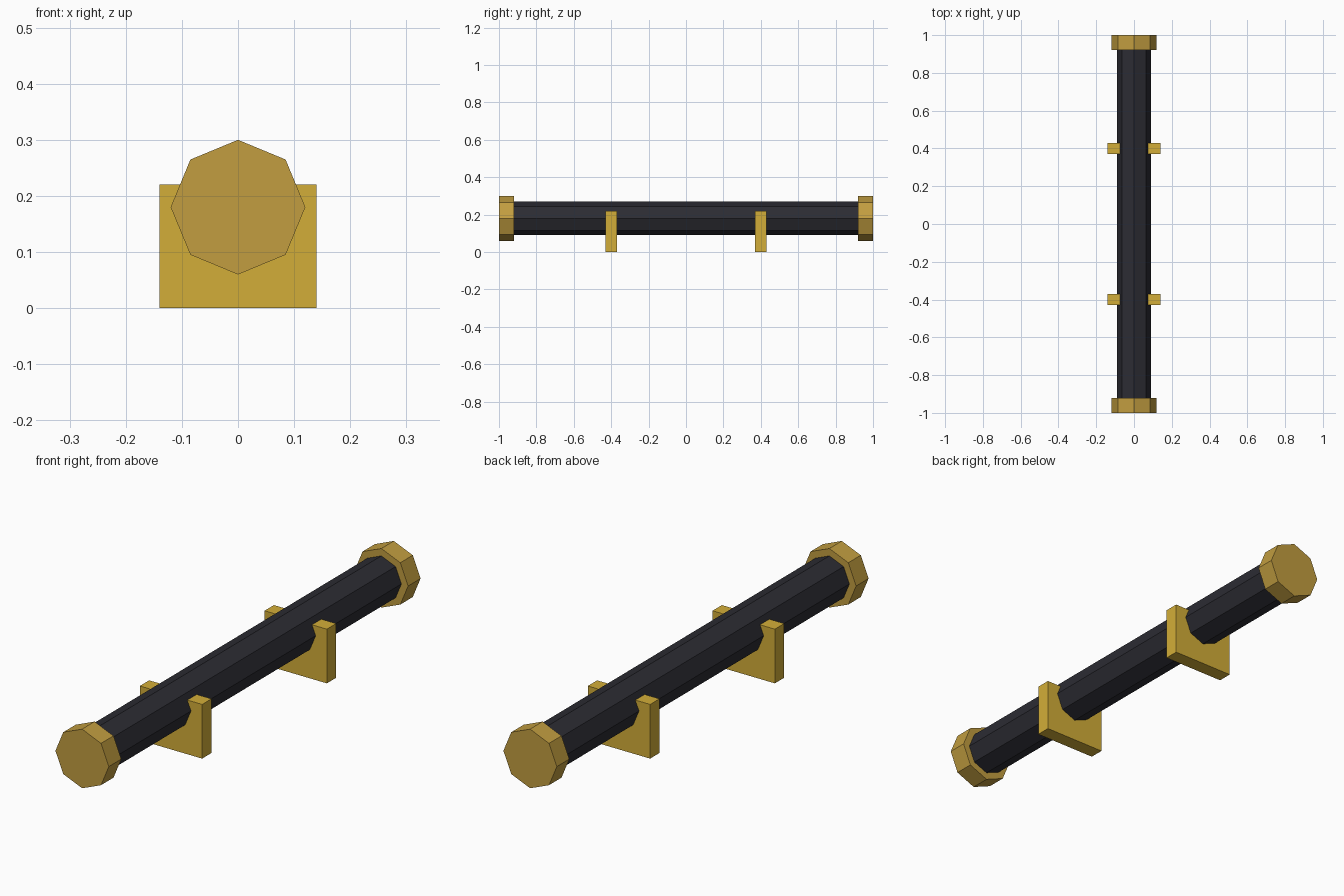
import bpy
from math import radians

cube = bpy.data.objects.get("Cube")
if cube:
    bpy.data.objects.remove(cube, do_unlink=True)


def material(name, rgb):
    mat = bpy.data.materials.new(name)
    mat.use_nodes = True
    mat.diffuse_color = (*rgb, 1)
    mat.node_tree.nodes["Principled BSDF"].inputs["Base Color"].default_value = (*rgb, 1)
    return mat


charcoal = material("charcoal", (0.025, 0.025, 0.033))
gold = material("gold", (0.65, 0.42, 0.04))
old_brass = material("old brass", (0.54, 0.34, 0.051))

AXIS_Z = 0.18


def octagon_bar(name, radius, length, y, mat):
    """Eight-sided bar lying along y with a corner on top."""
    bpy.ops.mesh.primitive_cylinder_add(
        vertices=8, radius=radius, depth=length,
        location=(0, y, AXIS_Z), rotation=(radians(90), 0, 0))
    obj = bpy.context.object
    obj.name = name
    obj.data.materials.append(mat)


def block(name, size, location, mat):
    bpy.ops.mesh.primitive_cube_add(size=1, location=location)
    obj = bpy.context.object
    obj.name = name
    obj.scale = size
    bpy.ops.object.transform_apply(location=False, rotation=False, scale=True)
    obj.data.materials.append(mat)


# Long tube
octagon_bar("tube", 0.09, 1.86, 0, charcoal)

# End caps and support brackets, front and back
for side, sign in (("front", -1), ("back", 1)):
    octagon_bar(side + "_cap", 0.12, 0.08, sign * 0.96, old_brass)
    block(side + "_bracket", (0.28, 0.06, 0.22), (0, sign * 0.4, 0.11), gold)
